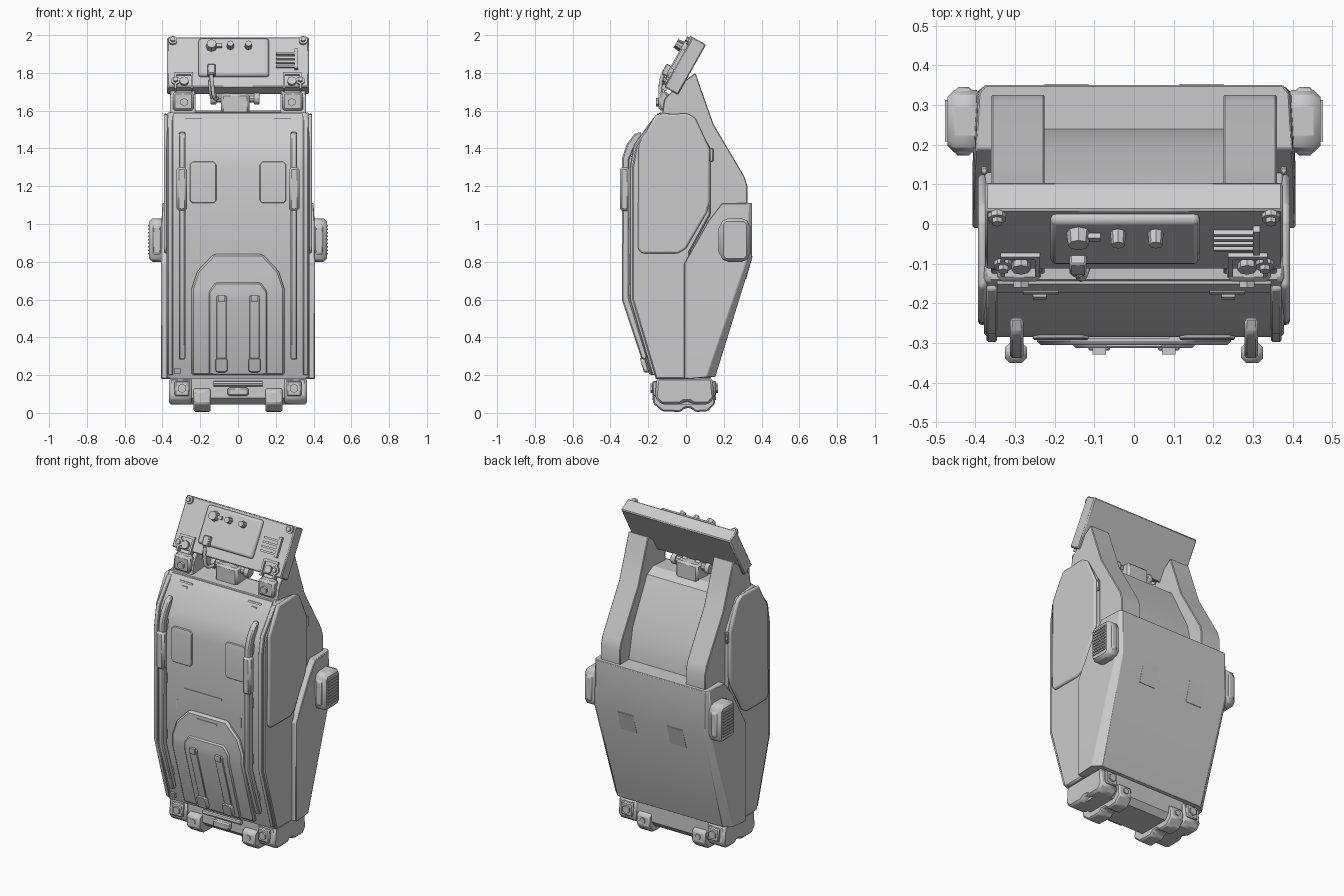
import bpy, bmesh
from math import pi
from mathutils import Matrix, Vector

if "Cube" in bpy.data.objects:
    bpy.data.objects.remove(bpy.data.objects["Cube"])

I = Matrix.Identity(4)
# tilted frame of the control head: local (x, up the panel, out of the panel)
HEAD = Matrix(((1, 0, 0, 0), (0, .49, -.87, -.115), (0, .87, .49, 1.725), (0, 0, 0, 1)))
# front face depth by height: (z, y)
FRONT = [(.18, -.16), (.6, -.285), (1.3, -.285), (1.42, -.265), (1.59, -.14)]


def depth(z):
    for (z0, y0), (z1, y1) in zip(FRONT, FRONT[1:]):
        if z <= z1:
            break
    return y0 + (y1 - y0) * (z - z0) / (z1 - z0)


def finish(bm, name, bevel=0, mirror=False, M=I, seg=1):
    bm.transform(M)
    bmesh.ops.recalc_face_normals(bm, faces=bm.faces)
    me = bpy.data.meshes.new(name)
    bm.to_mesh(me)
    bm.free()
    ob = bpy.data.objects.new(name, me)
    bpy.context.collection.objects.link(ob)
    bpy.ops.object.select_all(action='DESELECT')
    ob.select_set(True)
    bpy.context.view_layer.objects.active = ob
    bpy.ops.object.shade_smooth_by_angle(angle=.5)
    if bevel:
        b = ob.modifiers.new("Bevel", 'BEVEL')
        b.width, b.segments, b.limit_method, b.angle_limit = bevel, seg, 'ANGLE', .5
    if mirror:
        ob.modifiers.new("Mirror", 'MIRROR')
    return ob


def prism(name, pts, x0, x1, **kw):
    """Side profile of (y, z) points pulled along x."""
    bm = bmesh.new()
    f = bm.faces.new([bm.verts.new((x0, y, z)) for y, z in pts])
    g = bmesh.ops.extrude_face_region(bm, geom=[f])['geom']
    bmesh.ops.translate(bm, vec=(x1 - x0, 0, 0), verts=[v for v in g if isinstance(v, bmesh.types.BMVert)])
    return finish(bm, name, **kw)


def box(name, lo, hi, **kw):
    bm = bmesh.new()
    lo, hi = Vector(lo), Vector(hi)
    bmesh.ops.create_cube(bm, size=1, matrix=Matrix.Translation((lo + hi) / 2) @ Matrix.Diagonal((*(hi - lo), 1)))
    return finish(bm, name, **kw)


def cyl(name, p, axis, r, d, n=6, r2=None, **kw):
    bm = bmesh.new()
    rot = {'x': Matrix.Rotation(pi / 2, 4, 'Y'), 'y': Matrix.Rotation(pi / 2, 4, 'X'), 'z': I}[axis]
    bmesh.ops.create_cone(bm, cap_ends=True, segments=n, radius1=r, radius2=r2 or r, depth=d,
                          matrix=Matrix.Translation(p) @ rot)
    return finish(bm, name, **kw)


def front_plate(name, pts, t, base=0, **kw):
    """Plate of (x, z) outline that follows the bent front face."""
    bm = bmesh.new()
    f = bm.faces.new([bm.verts.new((x, 0, z)) for x, z in pts])
    for z, _ in FRONT[1:-1]:
        bmesh.ops.bisect_plane(bm, geom=bm.verts[:] + bm.edges[:] + bm.faces[:], plane_co=(0, 0, z), plane_no=(0, 0, 1))
    g = bmesh.ops.extrude_face_region(bm, geom=bm.faces[:])['geom']
    top = {v for v in g if isinstance(v, bmesh.types.BMVert)}
    for v in bm.verts:
        v.co.y = depth(v.co.z) - base + (-t if v in top else .01)
    return finish(bm, name, **kw)


def rect(x0, x1, z0, z1, c=0):
    if not c:
        return [(x0, z0), (x1, z0), (x1, z1), (x0, z1)]
    return [(x0 + c, z0), (x1 - c, z0), (x1, z0 + c), (x1, z1 - c), (x1 - c, z1), (x0 + c, z1), (x0, z1 - c), (x0, z0 + c)]


def tube(name, pts, r):
    cu = bpy.data.curves.new(name, 'CURVE')
    cu.dimensions, cu.bevel_depth, cu.bevel_resolution = '3D', r, 2
    s = cu.splines.new('BEZIER')
    s.bezier_points.add(len(pts) - 1)
    for b, p in zip(s.bezier_points, pts):
        b.co, b.handle_left_type, b.handle_right_type = p, 'AUTO', 'AUTO'
    ob = bpy.data.objects.new(name, cu)
    bpy.context.collection.objects.link(ob)


# main body: inner core and wider front shell
edge = [(y, z) for z, y in FRONT]
prism("body_core", edge + [(0, 1.6), (.06, 1.57), (.2, 1.3), (.24, 1.11), (.24, .8), (.08, .18)], -.36, .36)
prism("front_shell", edge + [(.03, 1.57), (.13, 1.4), (.13, 1.05), (.02, .85), (.02, .18)], -.378, .378, bevel=.008)

# side panels with rounded corners
prism("side_panel", [(-.16, 1.58), (-.25, 1.42), (-.255, .87), (-.235, .845), (-.04, .845), (0, .87), (.11, 1.06),
                     (.125, 1.12), (.125, 1.4), (.05, 1.56), (.01, 1.585)], .37, .393, bevel=.01, seg=2, mirror=True)
box("side_panel_latch", (.37, .125, 1.33), (.385, .145, 1.4), bevel=.004, mirror=True)

# lower back housing, a tapered convex block
bm = bmesh.new()
half = [(.407, -.01, .18), (.407, -.01, .79), (.405, .12, 1.02), (.4, .19, 1.11), (.392, .33, 1.11), (.375, .35, 1.11),
        (.405, .325, .82), (.375, .35, .82), (.407, .11, .19), (.36, .155, .19)]
vs = [bm.verts.new((s * x, y, z)) for x, y, z in half for s in (1, -1)]
bmesh.ops.convex_hull(bm, input=vs)
bmesh.ops.dissolve_limit(bm, angle_limit=.03, verts=bm.verts[:], edges=bm.edges[:])
finish(bm, "back_housing", bevel=.004)
prism("back_hatch", [(.33, .84), (.353, .83), (.319, .71), (.29, .71)], .115, .225, mirror=True)

# arms that carry the control head
prism("head_arm", [(-.13, 1.56), (-.115, 1.66), (-.06, 1.72), (.05, 1.80), (.085, 1.7), (.145, 1.53), (.31, 1.25), (.325, 1.2),
                   (.325, 1.1), (.1, 1.1)], .225, .36, bevel=.004, mirror=True)

# control head slab and fittings
box("head_panel", (-.375, 0, -.083), (.375, .305, 0), bevel=.006, M=HEAD)
box("control_plate", (-.21, .06, -.01), (.165, .287, .024), bevel=.014, seg=2, M=HEAD)
for i, (x, r) in enumerate([(-.14, .032), (-.04, .021), (.055, .021)]):
    cyl(f"knob_{i}", (x, .232, .035), 'z', r, .05, 8, r * .8, M=HEAD)
box("knob_pointer", (-.13, .222, .03), (-.085, .242, .045), M=HEAD)
for x, v in ((.345, .28), (.33, .035)):
    cyl("head_bolt_seat", (x, v, .004), 'z', .024, .016, 10, mirror=True, M=HEAD)
    cyl("head_bolt", (x, v, .015), 'z', .014, .02, 6, mirror=True, M=HEAD)
for x in (.237, .325):
    box("arm_bracket_rib", (x, -.015, -.02), (x + .012, .075, .012), mirror=True, M=HEAD)
box("arm_bracket_top", (.237, .07, -.02), (.337, .085, .012), mirror=True, M=HEAD)
cyl("arm_bracket_bolt", (.285, .03, .006), 'z', .024, .024, 8, mirror=True, M=HEAD)
box("arm_hinge_plate", (.235, -.145, 1.6), (.345, -.09, 1.7), bevel=.012, mirror=True)
cyl("arm_hinge_bolt", (.285, -.15, 1.645), 'y', .022, .02, 6, mirror=True)
for i in range(4):
    box("head_grille", (.2, .115 + i * .026, -.005), (.31, .127 + i * .026, .014), M=HEAD)
box("grille_post", (.3, .105, -.005), (.318, .225, .018), M=HEAD)
box("cable_socket", (-.162, .055, .01), (-.12, .115, .05), bevel=.005, M=HEAD)
tube("cable", [(-.14, -.125, 1.79), (-.135, -.135, 1.73), (-.125, -.125, 1.67), (-.11, -.08, 1.665)], .01)
tube("cable_2", [(-.145, -.12, 1.79), (-.15, -.125, 1.72), (-.14, -.1, 1.665)], .007)

# neck connector under the head
box("neck_block", (-.09, -.1, 1.58), (.06, .02, 1.69), bevel=.012)
cyl("neck_pin", (-.015, -.04, 1.665), 'x', .022, .24, 10)
for x in (-.13, -.06, .03, .1):
    cyl("neck_collar", (x, -.04, 1.665), 'x', .034, .03, 10, bevel=.004)

# front face: edge lips, centre plates and inset lines
front_plate("edge_lip", rect(.345, .372, .2, 1.57), .012, bevel=.004, mirror=True)
front_plate("edge_strip", rect(-.345, .345, 1.555, 1.585), .008)
front_plate("centre_plate", [(-.245, .2), (.245, .2), (.245, .66), (.215, .75), (.13, .84), (-.13, .84), (-.215, .75), (-.245, .66)],
            .02, bevel=.01)
front_plate("centre_tray", [(-.155, .2), (.155, .2), (.155, .64), (.12, .69), (-.12, .69), (-.155, .64)], .014, base=.014, bevel=.008)
front_plate("tray_strap", rect(.06, .115, .24, .62), .012, base=.022, bevel=.004, mirror=True)
front_plate("strap_buckle", rect(.055, .12, .215, .29, .01), .03, base=.022, bevel=.004, mirror=True)
front_plate("strap_hook", rect(.07, .105, .59, .625), .022, base=.022, mirror=True)
front_plate("front_hatch", rect(.115, .255, 1.11, 1.33, .014), .007, bevel=.003, mirror=True)
front_plate("front_seam", rect(-.17, .09, .955, .965), .004)
front_plate("plate_slot", rect(-.07, .07, .80, .81), .004, base=.02)
front_plate("slot_mark", rect(.215, .223, .82, .88), .004, mirror=True)
front_plate("top_slot", rect(.19, .28, 1.555, 1.563), .012, mirror=True)
front_plate("top_slot_short", rect(.22, .255, 1.53, 1.538), .006, mirror=True)
front_plate("corner_latch", rect(-.34, -.305, .205, .235), .015)

# front rails with clips
prism("front_rail", [(-.235, 1.49), (-.275, 1.475), (-.315, 1.42), (-.338, 1.35), (-.34, .6), (-.235, .285), (-.215, .28),
                     (-.205, .3), (-.3, .61), (-.3, 1.34), (-.275, 1.4), (-.25, 1.44)], .278, .313, bevel=.007, mirror=True)
for z in (.4, .65, 1.0, 1.33):
    front_plate("rail_foot", rect(.284, .307, z - .03, z + .03), .03, mirror=True)
box("rail_clip", (.27, -.35, 1.07), (.325, -.3, 1.3), bevel=.012, mirror=True)

# side vents
prism("side_vent", rect(.18, .338, .8, 1.03, .025), .38, .47, bevel=.018, mirror=True)
prism("side_vent_band", rect(.173, .345, .825, 1.005, .02), .41, .45, bevel=.006, mirror=True)
for i in range(9):
    z = .838 + i * .0185
    box("vent_slat", (.46, .208, z), (.476, .312, z + .009), mirror=True)

# base: core, corner blocks and wrap-round feet
prism("base_core", [(-.14, .19), (-.14, .08), (-.1, .045), (.1, .045), (.13, .08), (.13, .19)], -.33, .33)
prism("base_corner", [(-.155, .185), (-.165, .08), (-.13, .045), (-.03, .045), (-.01, .06), (.02, .06), (.04, .045), (.12, .045),
                      (.15, .08), (.14, .185)], .245, .365, bevel=.012, mirror=True)
prism("base_foot", [(-.15, .13), (-.172, .115), (-.175, .05), (-.125, .008), (-.03, .005), (-.005, .025), (.025, .025), (.05, .005),
                    (.115, .008), (.155, .05), (.152, .115), (.13, .13)], .145, .235, bevel=.008, mirror=True)
for y, s in ((-.165, -1), (.148, 1)):
    box("corner_socket", (.258, y - .012, .09), (.335, y + .012, .17), bevel=.006, mirror=True)
    cyl("corner_bolt", (.296, y + s * .012, .13), 'y', .025, .02, 6, mirror=True)
    cyl("foot_bolt", (.19, y + s * .004, .085), 'y', .018, .016, 8, mirror=True)
box("base_latch", (-.055, -.175, .09), (.055, -.13, .135), bevel=.008)
cyl("latch_bar", (0, -.152, .155), 'x', .014, .26, 8)
